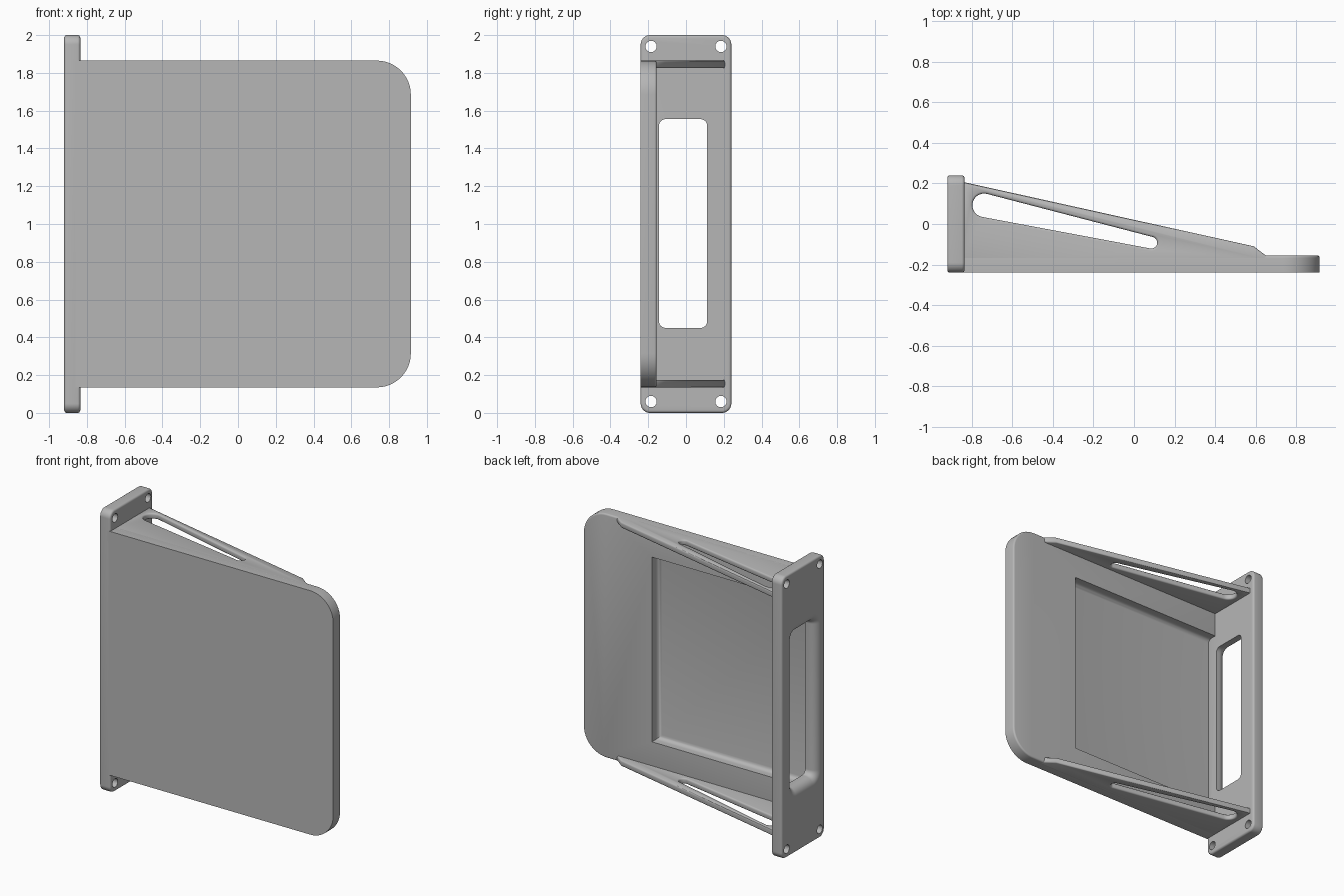
import bpy, bmesh, math
from math import sin, cos, pi, sqrt

cube = bpy.data.objects.get("Cube")
if cube:
    bpy.data.objects.remove(cube, do_unlink=True)

grey = bpy.data.materials.new("plain_grey")
grey.use_nodes = True
COLOUR = (0.47, 0.47, 0.47, 1)
grey.diffuse_color = COLOUR
grey.node_tree.nodes["Principled BSDF"].inputs["Base Color"].default_value = COLOUR


def rounded_rect(u0, u1, v0, v1, radii, inset=0.0):
    """Outline with one radius per corner, starting at (u1, v1), anticlockwise."""
    u0, u1, v0, v1 = u0 + inset, u1 - inset, v0 + inset, v1 - inset
    corners = [(u1, v1, -1, -1), (u0, v1, 1, -1), (u0, v0, 1, 1), (u1, v0, -1, 1)]
    pts = []
    for k, ((u, v, su, sv), r) in enumerate(zip(corners, radii)):
        if r == 0:
            pts.append((u, v))
            continue
        r -= inset
        for i in range(13):
            a = pi / 2 * (k + i / 12)
            pts.append((u + su * r + r * cos(a), v + sv * r + r * sin(a)))
    return pts


def loft(name, axis, levels):
    """Skin (depth, outline) levels along an axis and cap both ends."""
    place = {"x": lambda d, p: (d, p[0], p[1]),
             "y": lambda d, p: (p[0], d, p[1]),
             "z": lambda d, p: (p[0], p[1], d)}[axis]
    bm = bmesh.new()
    rings = [[bm.verts.new(place(d, p)) for p in outline] for d, outline in levels]
    for a, b in zip(rings, rings[1:]):
        for i in range(len(a)):
            j = (i + 1) % len(a)
            bm.faces.new((a[i], a[j], b[j], b[i]))
    bm.faces.new(rings[0])
    bm.faces.new(rings[-1])
    bmesh.ops.recalc_face_normals(bm, faces=bm.faces)
    mesh = bpy.data.meshes.new(name)
    bm.to_mesh(mesh)
    bm.free()
    mesh.materials.append(grey)
    obj = bpy.data.objects.new(name, mesh)
    bpy.context.collection.objects.link(obj)
    return obj


def cut(obj, cutter):
    mod = obj.modifiers.new("cut", "BOOLEAN")
    mod.operation, mod.solver, mod.object = "DIFFERENCE", "EXACT", cutter
    cutter.hide_render = True
    cutter.hide_set(True)
    cutter.display_type = "WIRE"


def finish(obj):
    """Apply modifiers and smooth the rounded edges."""
    bpy.context.view_layer.update()
    graph = bpy.context.evaluated_depsgraph_get()
    mesh = bpy.data.meshes.new_from_object(obj.evaluated_get(graph))
    obj.modifiers.clear()
    obj.data = mesh
    bpy.ops.object.select_all(action="DESELECT")
    obj.select_set(True)
    bpy.context.view_layer.objects.active = obj
    bpy.ops.object.shade_smooth_by_angle(angle=math.radians(32))


def fillet(r, steps=4):
    """(distance from face, inset) pairs from the face down to the side wall."""
    return [(r - r * cos(pi / 2 * i / steps), r - r * sin(pi / 2 * i / steps))
            for i in range(steps + 1)]


# Front panel with two rounded corners, a softened back rim and a recess
def panel_outline(s):
    return rounded_rect(-0.86, 0.915, 0.135, 1.865, (0.18, 0, 0, 0.18), s)


panel = loft("front_panel", "y", [(-0.24, panel_outline(0))] +
             [(-0.155 - d, panel_outline(s)) for d, s in reversed(fillet(0.012))])


def recess_outline(s):
    return rounded_rect(-0.9, 0.376, 0.345, 1.655, (0, 0, 0, 0), s)


recess = loft("recess_cutter", "y",
              [(-0.225 + d, recess_outline(s)) for d, s in fillet(0.03)] +
              [(-0.1, recess_outline(0))])
cut(panel, recess)
finish(panel)


# Mounting flange with softened rims
def flange_outline(s):
    return rounded_rect(-0.24, 0.24, 0, 2, (0.05,) * 4, s)


rim = fillet(0.014)
flange = loft("mounting_flange", "x",
              [(-0.92 + d, flange_outline(s)) for d, s in rim] +
              [(-0.835 - d, flange_outline(s)) for d, s in reversed(rim)])


# Flange window, flaring towards the outer side
def window_outline(grow):
    return rounded_rect(-0.143, 0.112, 0.45, 1.555, (0.035,) * 4, -grow)


R = 0.06
flare = [(-0.86 - R * sin(a), window_outline(R - R * cos(a)))
         for a in (pi / 2 * i / 8 for i in range(9))]
window = loft("window_cutter", "x",
              [(-0.8, window_outline(0))] + flare + [(-0.95, window_outline(R))])
cut(flange, window)

# Screw holes
for y in (-0.185, 0.185):
    for z in (0.06, 1.94):
        ring = [(y + 0.03 * cos(2 * pi * i / 32), z + 0.03 * sin(2 * pi * i / 32))
                for i in range(32)]
        cut(flange, loft("screw_hole_cutter", "x", [(-1, ring), (-0.8, ring)]))
finish(flange)


# Tapered slot outline around two circles
def slot_outline(x1, y1, r1, x2, y2, r2, n=24):
    ang = math.atan2(y2 - y1, x2 - x1)
    beta = math.acos((r1 - r2) / sqrt((x2 - x1) ** 2 + (y2 - y1) ** 2))
    pts = []
    for x, y, r, start, sweep in ((x1, y1, r1, ang + beta, 2 * pi - 2 * beta),
                                  (x2, y2, r2, ang - beta, 2 * beta)):
        for i in range(n + 1):
            a = start + sweep * i / n
            pts.append((x + r * cos(a), y + r * sin(a)))
    return pts


# Slotted side ribs, mirrored top and bottom
rib_profile = [(-0.86, -0.2), (0.67, -0.2), (0.67, -0.172), (0.645, -0.152),
               (0.59, -0.11), (-0.86, 0.211)]
slot = slot_outline(-0.738, 0.092, 0.058, 0.085, -0.092, 0.029)
for name, z0 in (("upper_rib", 1.825), ("lower_rib", 0.135)):
    rib = loft(name, "z", [(z0, rib_profile), (z0 + 0.04, rib_profile)])
    cut(rib, loft("slot_cutter", "z", [(z0 - 0.1, slot), (z0 + 0.1, slot)]))
    soft = rib.modifiers.new("soft_edges", "BEVEL")
    soft.width, soft.segments = 0.011, 3
    soft.limit_method, soft.angle_limit = "ANGLE", math.radians(50)
    finish(rib)

# The cutters are no longer needed
for obj in [o for o in bpy.data.objects if "_cutter" in o.name]:
    bpy.data.objects.remove(obj, do_unlink=True)
